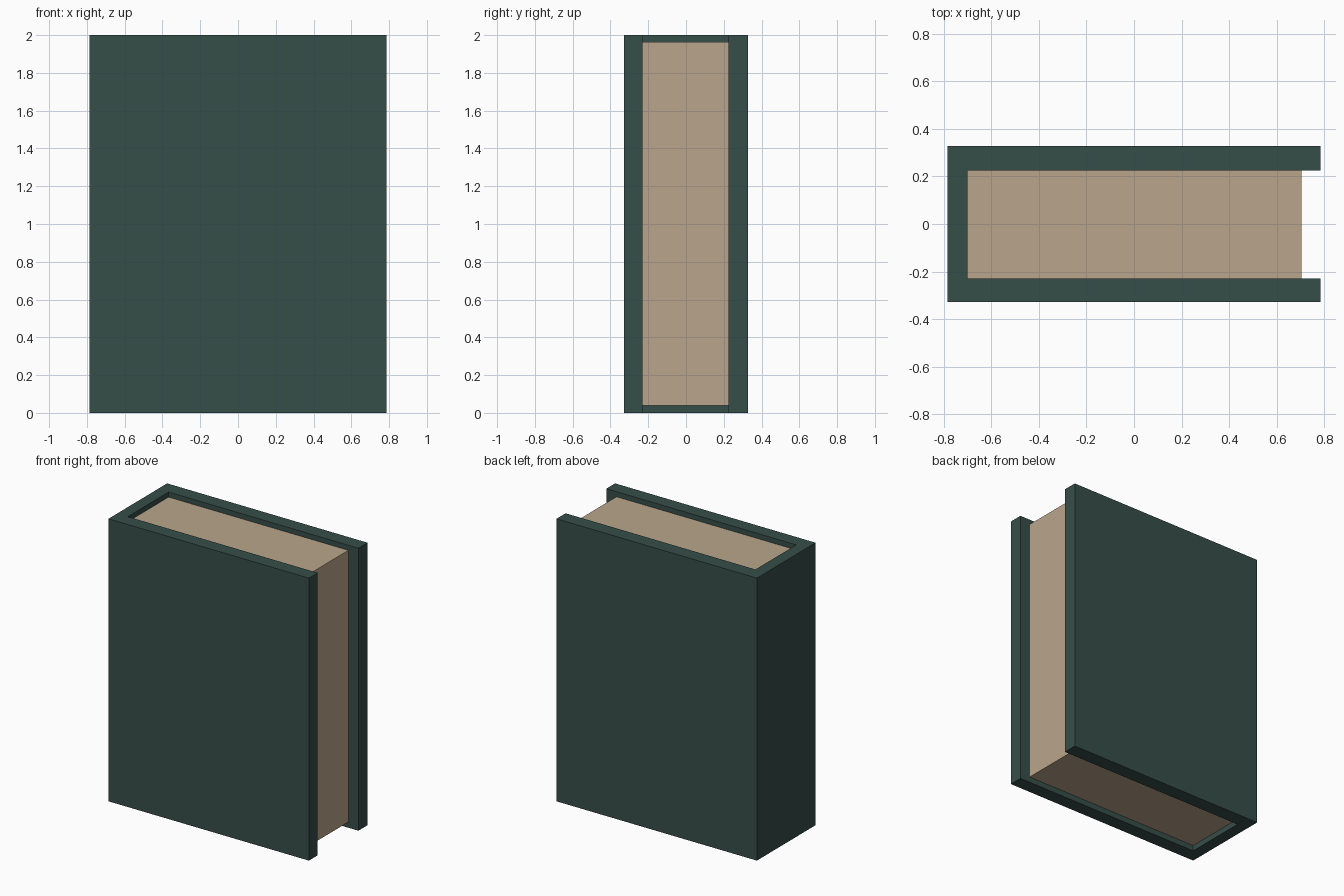
import bpy
import bmesh

if "Cube" in bpy.data.objects:
    bpy.data.objects.remove(bpy.data.objects["Cube"])


def material(name, rgb):
    m = bpy.data.materials.new(name)
    m.diffuse_color = (*rgb, 1.0)
    m.use_nodes = True
    m.node_tree.nodes["Principled BSDF"].inputs["Base Color"].default_value = m.diffuse_color
    return m


def extruded(name, outline, z0, z1, mat):
    """Extrude a flat xy outline from z0 up to z1."""
    bm = bmesh.new()
    base = bm.faces.new([bm.verts.new((x, y, z0)) for x, y in outline])
    top = bmesh.ops.extrude_face_region(bm, geom=[base])["geom"]
    verts = [g for g in top if isinstance(g, bmesh.types.BMVert)]
    bmesh.ops.translate(bm, verts=verts, vec=(0, 0, z1 - z0))
    bmesh.ops.recalc_face_normals(bm, faces=bm.faces)
    mesh = bpy.data.meshes.new(name)
    bm.to_mesh(mesh)
    bm.free()
    mesh.materials.append(mat)
    obj = bpy.data.objects.new(name, mesh)
    bpy.context.collection.objects.link(obj)
    return obj


green = material("dark green cover", (0.037, 0.077, 0.066))
paper = material("tan paper", (0.491, 0.381, 0.262))

X, Y = 0.785, 0.328                  # cover half sizes
SPINE, FORE = -0.702, 0.706          # page block ends
FRONT, BACK = -0.23, 0.226           # page block sides

# U-shaped cover: front board, spine and back board in one piece
extruded("cover", [(-X, -Y), (X, -Y), (X, FRONT), (SPINE, FRONT),
                   (SPINE, BACK), (X, BACK), (X, Y), (-X, Y)], 0.0, 2.0, green)

# Page block, recessed at top, bottom and fore edge
extruded("pages", [(SPINE, FRONT), (FORE, FRONT), (FORE, BACK),
                   (SPINE, BACK)], 0.04, 1.964, paper)
